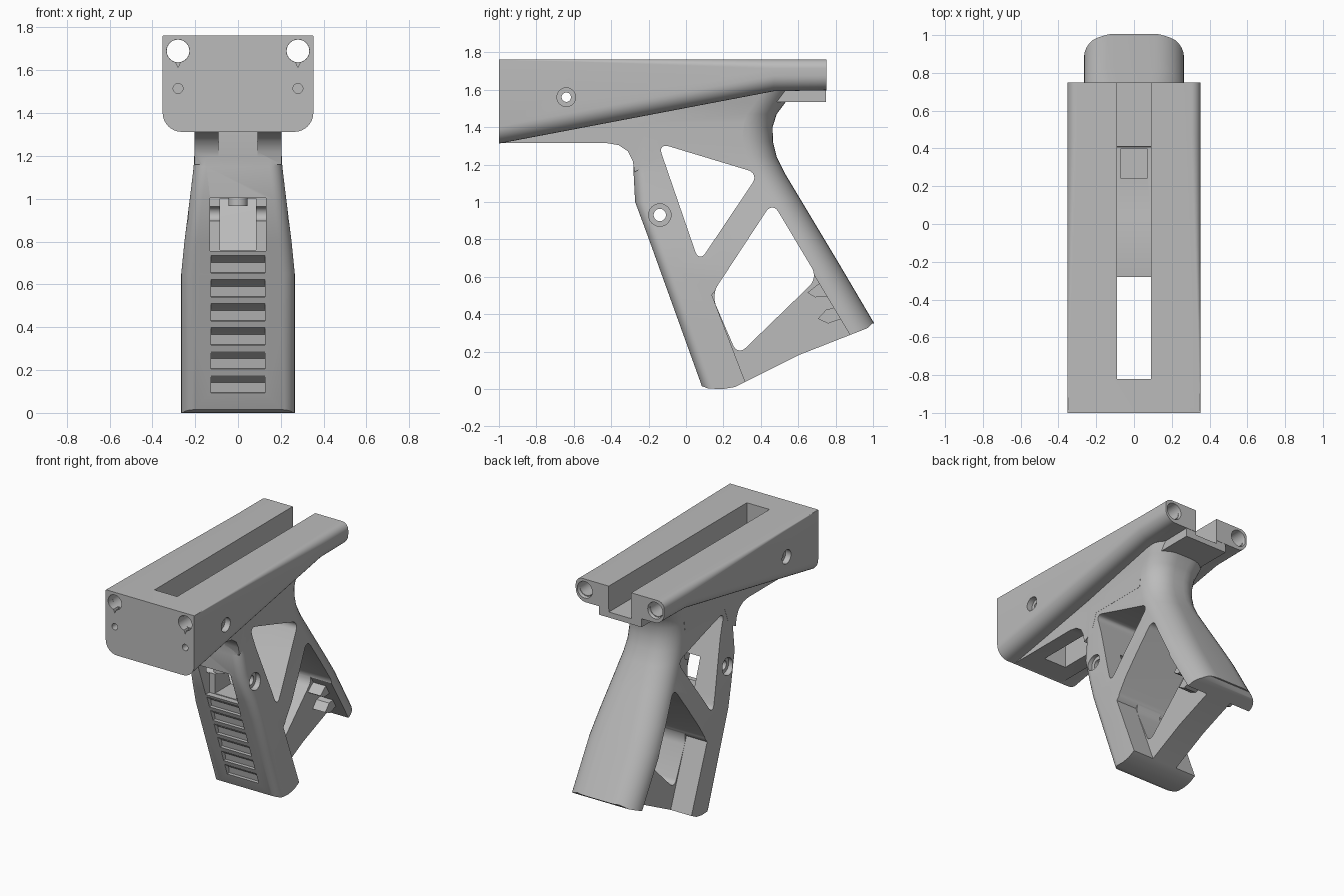
import bpy, bmesh, math
from mathutils import Matrix, Vector

cube = bpy.data.objects.get("Cube")
if cube:
    bpy.data.objects.remove(cube, do_unlink=True)

grey = bpy.data.materials.new("matte grey")
grey.use_nodes = True
grey.diffuse_color = (0.5, 0.5, 0.5, 1)
grey.node_tree.nodes["Principled BSDF"].inputs["Base Color"].default_value = (0.5, 0.5, 0.5, 1)


def finish(bm, name):
    bmesh.ops.recalc_face_normals(bm, faces=bm.faces)
    mesh = bpy.data.meshes.new(name)
    bm.to_mesh(mesh)
    bm.free()
    mesh.materials.append(grey)
    ob = bpy.data.objects.new(name, mesh)
    bpy.context.collection.objects.link(ob)
    return ob


def loft(name, rings):
    """Skin matching rings of points and cap both ends."""
    bm = bmesh.new()
    loops = [[bm.verts.new(p) for p in ring] for ring in rings]
    for a, b in zip(loops, loops[1:]):
        for i in range(len(a)):
            j = (i + 1) % len(a)
            bm.faces.new((a[i], a[j], b[j], b[i]))
    bm.faces.new(loops[0])
    bm.faces.new(loops[-1])
    return finish(bm, name)


def prism(name, profile, x0, x1, radius=0):
    """Extrude a (y, z) outline along x, optionally rounding its corners."""
    ob = loft(name, [[(x, y, z) for y, z in profile] for x in (x0, x1)])
    if radius:
        bm = bmesh.new()
        bm.from_mesh(ob.data)
        edges = [e for e in bm.edges if abs(e.verts[0].co.x - e.verts[1].co.x) > 0.01]
        bmesh.ops.bevel(bm, geom=edges, offset=radius, segments=6, profile=0.5, affect='EDGES')
        bmesh.ops.recalc_face_normals(bm, faces=bm.faces)
        bm.to_mesh(ob.data)
        bm.free()
    return ob


def box(name, x0, x1, y0, y1, z0, z1):
    return prism(name, [(y0, z0), (y1, z0), (y1, z1), (y0, z1)], x0, x1)


def rod(name, start, end, r0, r1=None, tip=1):
    """Round bar or cone; tip > 1 makes a teardrop pointing down."""
    a, b = Vector(start), Vector(end)
    rot = (b - a).to_track_quat('Z', 'Y').to_matrix()
    rings = []
    for p, r in ((a, r0), (b, r0 if r1 is None else r1)):
        ring = [p + rot @ Vector((r * math.cos(t), r * math.sin(t), 0))
                for t in (math.tau * i / 32 for i in range(32))]
        if tip > 1:
            low = min(ring, key=lambda v: v.z)
            low.z = p.z - r * tip
        rings.append(ring)
    return loft(name, rings)


def rounded(u0, u1, v0, v1, r_low, r_high, stretch=1):
    """Rounded rectangle in (u, v), with its own radius at low v and high v."""
    pts = []
    for cu, cv, r, k, start in ((u1, v0, r_low, 1, 270), (u1, v1, r_high, stretch, 0),
                                (u0, v1, r_high, stretch, 90), (u0, v0, r_low, 1, 180)):
        su = -1 if cu == u1 else 1
        sv = 1 if cv == v0 else -1
        for i in range(9):
            t = math.radians(start + i * 11.25)
            pts.append((cu + su * r + r * math.cos(t), cv + sv * r * k + r * k * math.sin(t)))
    return pts


def combine(target, tool, operation='DIFFERENCE'):
    tool.hide_render = True
    mod = target.modifiers.new("join", 'BOOLEAN')
    mod.operation, mod.solver, mod.object = operation, 'EXACT', tool
    bpy.context.view_layer.objects.active = target
    bpy.ops.object.modifier_apply(modifier=mod.name)
    bpy.data.objects.remove(tool, do_unlink=True)


# Grip: rounded horizontal sections (height, front, back, half width)
sections = [(-0.06, 0.112, 1.252, 0.265), (0.37, -0.043, 0.995, 0.265), (0.65, -0.144, 0.83, 0.265),
            (0.8, -0.198, 0.74, 0.25), (1.0, -0.272, 0.62, 0.225), (1.15, -0.28, 0.53, 0.207),
            (1.24, -0.28, 0.485, 0.202), (1.32, -0.28, 0.465, 0.202), (1.4, -0.28, 0.463, 0.202),
            (1.47, -0.28, 0.485, 0.205), (1.53, -0.28, 0.53, 0.215), (1.64, -0.28, 0.6, 0.23)]
body = loft("frame", [[(x, y, z) for x, y in rounded(-w, w, yf, yb, 0.06, 0.16)]
                      for z, yf, yb, w in sections])

# Underside trim of the grip
combine(body, prism("trim", [(-0.2, -0.2), (-0.2, 0.12), (0.06, 0.06), (0.085, 0.015), (0.12, 0.002),
                             (0.2, 0), (0.26, 0.01), (0.32, 0.04), (0.6, 0.18), (0.97, 0.325),
                             (0.995, 0.35), (1.4, 0.35), (1.4, -0.2)], -0.5, 0.5))

# Recess on both sides of the lower web, and its short ribs
for s in (-1, 1):
    combine(body, prism("recess", [(0.36, -0.1), (0.32, 0.03), (0.138, 0.503), (0.3, 0.7),
                                   (0.66, 0.65), (0.87, 0.3), (1.06, -0.02)], s * 0.1, s * 0.5))

# Side windows
combine(body, prism("upper_window", [(-0.15, 1.315), (0.39, 1.152), (0.07, 0.676)], -0.5, 0.5, 0.06))
combine(body, prism("lower_window", [(0.136, 0.503), (0.462, 1.0), (0.705, 0.594), (0.276, 0.178)],
                    -0.5, 0.5, 0.06))

# Front opening with a wider mouth
combine(body, box("front_mouth", -0.13, 0.13, -0.5, -0.14, 0.755, 1.003))
combine(body, box("front_opening", -0.085, 0.085, -0.4, 0.1, 0.76, 1.0))

# Finger grooves
for i in range(6):
    z = 0.13 + 0.112 * i
    y = 0.09 - 0.36 * z
    combine(body, prism("groove", [(y - 0.05, z + 0.05), (y - 0.016, z + 0.045), (y + 0.028, z + 0.012),
                                   (y + 0.036, z - 0.035), (y - 0.05, z - 0.04)], -0.125, 0.125))

# Receiver: wide block whose lower edge climbs into two round rails
stations = [(-1, 1.312, 0.003, 0.09), (-0.6, 1.388, 0.012, 0.09), (0.47, 1.592, 0.05, 0.083),
            (0.75, 1.597, 0.05, 0.08)]
combine(body, loft("receiver", [[(x, y, z) for x, z in rounded(-0.352, 0.352, z0, 1.762, low, top)]
                                for y, z0, top, low in stations]), 'UNION')

# Keel under the receiver, sweeping into the grip front
combine(body, prism("keel", [(-0.985, 1.314), (-0.42, 1.314), (-0.36, 1.304), (-0.31, 1.27),
                             (-0.285, 1.22), (-0.275, 1.16), (-0.2, 1.2), (-0.15, 1.33), (0.3, 1.33),
                             (0.34, 1.67), (-0.985, 1.67)], -0.203, 0.203), 'UNION')
combine(body, box("rear_shelf", -0.17, 0.17, 0.3, 0.748, 1.535, 1.68), 'UNION')

# Long top slot and its stepped floor
combine(body, box("slot", -0.09, 0.09, -0.82, -0.281, 1.0, 2))
combine(body, prism("slot_floor", [(-0.3, 1.36), (-0.04, 1.38), (0.05, 1.36), (0.405, 1.36),
                                   (0.41, 1.575), (0.9, 1.575), (0.9, 2), (-0.3, 2)], -0.0895, 0.0895))
combine(body, box("pocket", -0.07, 0.07, 0.24, 0.4, 1.23, 1.5))

# Rail bores, pilot holes and side screw holes
for s in (-1, 1):
    x = s * 0.28
    combine(body, rod("bore", (x, -1.2, 1.69), (x, 1, 1.69), 0.053))
    combine(body, rod("teardrop", (x, -1.2, 1.69), (x, -0.95, 1.69), 0.0535, tip=1.45))
    combine(body, rod("bore_mouth", (x, 0.73, 1.685), (x, 0.78, 1.685), 0.054, 0.068))
    combine(body, rod("pilot", (x, -1.2, 1.515), (x, -0.8, 1.515), 0.023))
    combine(body, rod("sink", (s * 0.31, -0.64, 1.56), (s * 0.4, -0.64, 1.56), 0.05))
    combine(body, rod("sink", (s * 0.2, -0.14, 0.93), (s * 0.3, -0.14, 0.93), 0.06))
combine(body, rod("screw_hole", (-0.5, -0.64, 1.56), (0.5, -0.64, 1.56), 0.025))
combine(body, rod("screw_hole", (-0.5, -0.14, 0.93), (0.5, -0.14, 0.93), 0.033))

# Ribs beside the web and the peg in the front opening
parts = [body]
for s in (-1, 1):
    side = "left" if s > 0 else "right"
    parts.append(prism(side + "_upper_rib", [(0.65, 0.515), (0.69, 0.49), (0.77, 0.495), (0.74, 0.58),
                                             (0.7, 0.555)], s * 0.09, s * 0.2))
    parts.append(prism(side + "_lower_rib", [(0.705, 0.375), (0.76, 0.35), (0.86, 0.385), (0.83, 0.44),
                                             (0.75, 0.425)], s * 0.09, s * 0.2))
parts.append(rod("front_peg", (0, -0.2, 0.965), (0, -0.2, 1.1), 0.045))

bpy.ops.object.select_all(action='DESELECT')
for ob in parts:
    ob.select_set(True)
bpy.context.view_layer.objects.active = body
bpy.ops.object.shade_smooth_by_angle(angle=math.radians(30))
